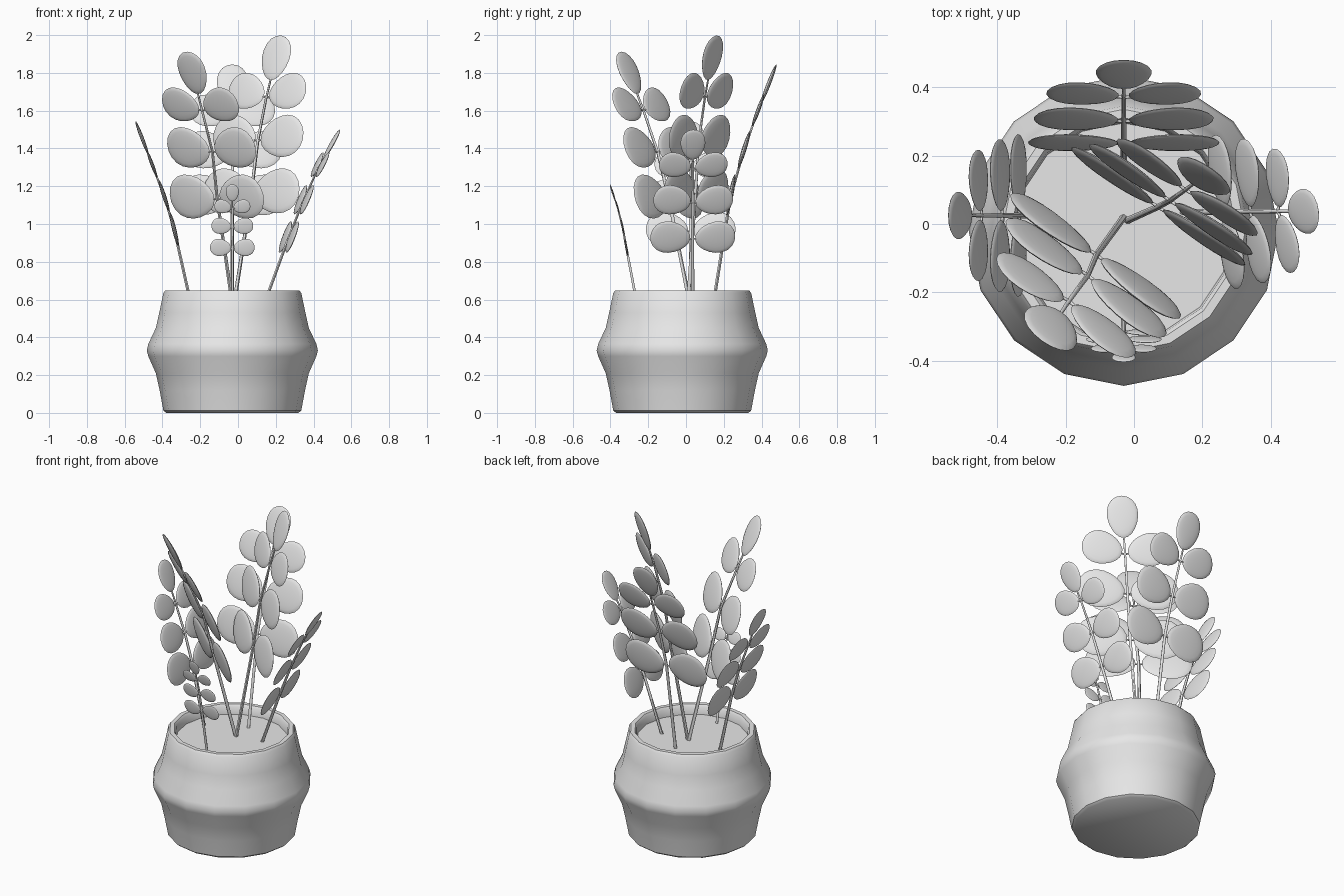
import bpy, bmesh, math
from mathutils import Vector, Matrix

if "Cube" in bpy.data.objects:
    bpy.data.objects.remove(bpy.data.objects["Cube"])

grey = bpy.data.materials.new("plain_grey")
grey.use_nodes = True
grey.diffuse_color = (0.8, 0.8, 0.8, 1)
grey.node_tree.nodes["Principled BSDF"].inputs["Base Color"].default_value = (0.8, 0.8, 0.8, 1)


def smooth(obj, angle):
    bpy.ops.object.select_all(action='DESELECT')
    obj.select_set(True)
    bpy.context.view_layer.objects.active = obj
    bpy.ops.object.shade_smooth_by_angle(angle=math.radians(angle))


def mesh_object(name, bm, angle=40):
    bmesh.ops.recalc_face_normals(bm, faces=bm.faces)
    mesh = bpy.data.meshes.new(name)
    bm.to_mesh(mesh)
    bm.free()
    mesh.materials.append(grey)
    obj = bpy.data.objects.new(name, mesh)
    bpy.context.collection.objects.link(obj)
    smooth(obj, angle)
    return obj


def turned(name, profile, sides=16):
    """Closed solid turned from (radius, height) points, with flat end caps."""
    bm = bmesh.new()
    rings = []
    for r, z in profile:
        rings.append([bm.verts.new((r * math.cos(i * math.tau / sides),
                                    r * math.sin(i * math.tau / sides), z))
                      for i in range(sides)])
    for a, b in zip(rings, rings[1:]):
        for i in range(sides):
            j = (i + 1) % sides
            bm.faces.new((a[i], a[j], b[j], b[i]))
    bm.faces.new(rings[0])
    bm.faces.new(rings[-1])
    obj = mesh_object(name, bm)
    obj.location = (-0.03, -0.02, 0)
    return obj


# Pot with its rolled rim; the last ring closes as the soil surface
turned("pot_and_soil", [
    (0.35, 0), (0.365, 0.012), (0.385, 0.12), (0.405, 0.21), (0.445, 0.3),
    (0.453, 0.33), (0.445, 0.365), (0.405, 0.45), (0.387, 0.53), (0.365, 0.635),
    (0.355, 0.648), (0.33, 0.648), (0.32, 0.635), (0.315, 0.59)])


def add_leaf(bm, centre, along, normal, length, width):
    """Flattened egg, wider at its outer end."""
    across = normal.cross(along).normalized()
    made = bmesh.ops.create_uvsphere(bm, u_segments=20, v_segments=10, radius=1)
    for v in made["verts"]:
        x, y, z = v.co
        v.co = (centre + along * (x * length / 2)
                + across * (y * width / 2 * (1 + 0.15 * x))
                + normal * (z * length * 0.05))


def add_strand(curve, points, start, end):
    spline = curve.splines.new('POLY')
    spline.points.add(len(points) - 1)
    for i, (point, co) in enumerate(zip(spline.points, points)):
        point.co = (*co, 1)
        point.radius = start + (end - start) * i / (len(points) - 1)


def branch(name, nodes, side_angle, size):
    """Nodes are the base, three leaf joints and the centre of the end leaf."""
    nodes = [Vector(n) for n in nodes]
    side = Vector((math.cos(math.radians(side_angle)), math.sin(math.radians(side_angle)), 0))
    curve = bpy.data.curves.new(name + "_stem", 'CURVE')
    curve.dimensions = '3D'
    curve.bevel_depth = 0.01
    curve.bevel_resolution = 1
    curve.use_fill_caps = True
    bm = bmesh.new()

    # Pairs of side leaves, smaller and more raised towards the end
    for k, (scale, lift) in enumerate(((1, 5), (0.94, 9), (0.81, 14)), 1):
        tangent = (nodes[k + 1] - nodes[k - 1]).normalized()
        normal = side.cross(tangent).normalized()
        length = size * scale
        for sign in (-1, 1):
            along = Matrix.Rotation(math.radians(sign * lift), 3, normal) @ (side * sign)
            centre = nodes[k] + along * (length / 2 + size * 0.06)
            add_leaf(bm, centre, along, normal, length, length * 0.82)
            add_strand(curve, [nodes[k], nodes[k] + along * size * 0.12], 0.5, 0.4)

    # End leaf follows the stem
    tangent = (nodes[4] - nodes[3]).normalized()
    normal = side.cross(tangent).normalized()
    add_leaf(bm, nodes[4], tangent, normal, size * 0.85, size * 0.61)
    mesh_object(name + "_leaves", bm, 60)

    # Tapered stem
    tip = nodes[4] - tangent * size * 0.38
    thick = 0.65 + size * 1.3
    add_strand(curve, nodes[:4] + [tip], thick, thick * 0.5)
    curve.materials.append(grey)
    stem = bpy.data.objects.new(name + "_stem", curve)
    bpy.context.collection.objects.link(stem)
    bpy.ops.object.select_all(action='DESELECT')
    stem.select_set(True)
    bpy.context.view_layer.objects.active = stem
    bpy.ops.object.convert(target='MESH')
    smooth(bpy.context.object, 60)


branch("tall_branch", [(-0.02, 0.01, 0.58), (0.07, 0.05, 1.16), (0.105, 0.068, 1.44),
                       (0.15, 0.1, 1.67), (0.2, 0.138, 1.88)], -34, 0.29)
branch("front_right_branch", [(-0.03, 0.02, 0.58), (-0.11, -0.09, 1.13), (-0.135, -0.15, 1.38),
                              (-0.19, -0.225, 1.6), (-0.24, -0.3, 1.8)], -36, 0.29)
branch("back_branch", [(-0.03, 0.145, 0.58), (-0.03, 0.235, 1.14), (-0.03, 0.3, 1.37),
                       (-0.03, 0.37, 1.57), (-0.03, 0.437, 1.74)], 0, 0.265)
branch("right_branch", [(-0.25, 0.025, 0.58), (-0.335, 0.025, 0.96), (-0.385, 0.025, 1.13),
                        (-0.445, 0.025, 1.29), (-0.508, 0.025, 1.455)], 90, 0.225)
branch("left_branch", [(0.14, 0.035, 0.58), (0.265, 0.035, 0.92), (0.34, 0.037, 1.11),
                       (0.422, 0.037, 1.29), (0.495, 0.037, 1.42)], 98, 0.215)
branch("small_front_branch", [(-0.03, -0.26, 0.58), (-0.03, -0.315, 0.87), (-0.03, -0.335, 0.98),
                              (-0.03, -0.36, 1.08), (-0.03, -0.388, 1.165)], 0, 0.112)
